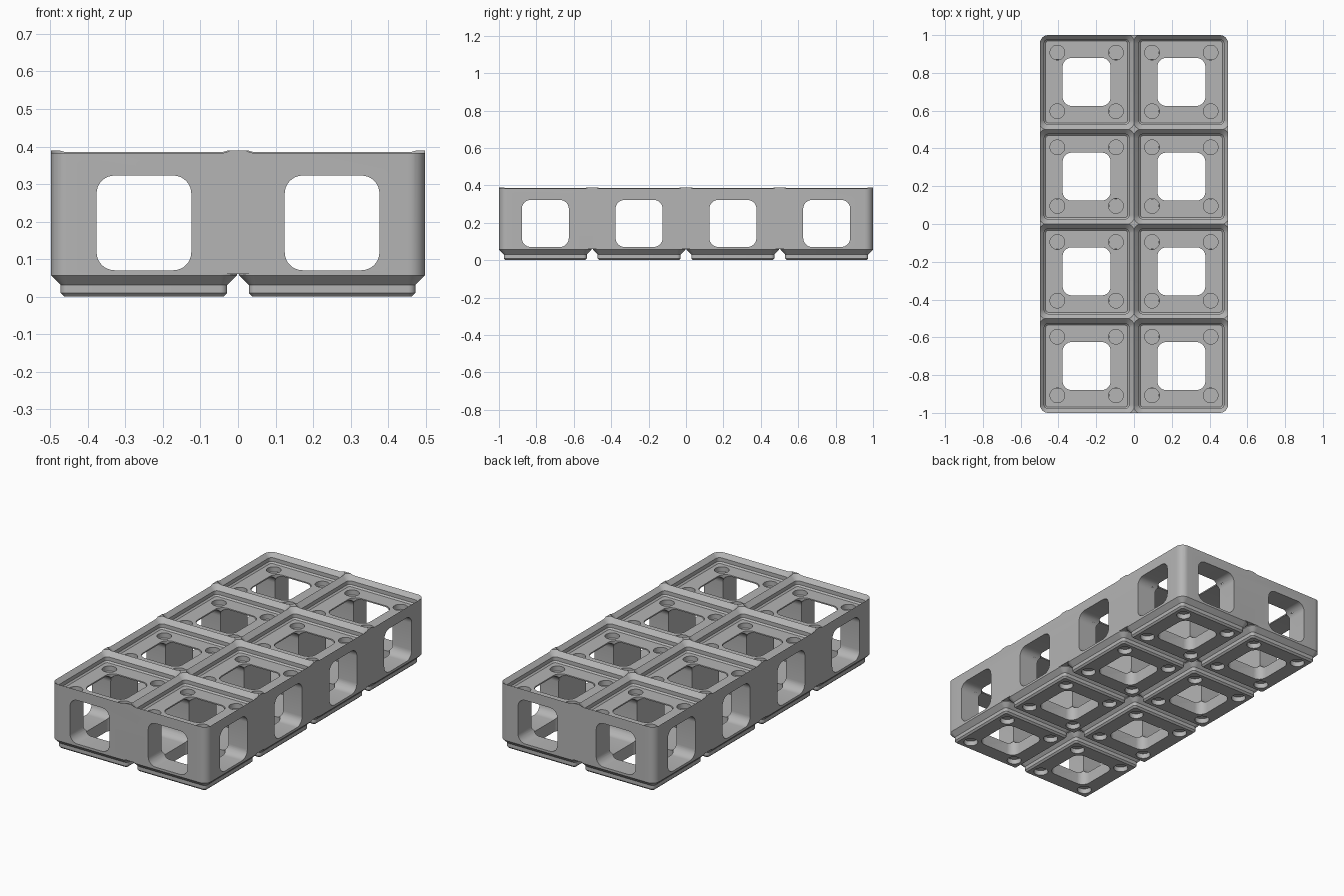
import bpy, bmesh, math
from mathutils import Matrix

if "Cube" in bpy.data.objects:
    bpy.data.objects.remove(bpy.data.objects["Cube"])

S = 2 / 167.5                      # one millimetre in scene units
PITCH = 42
CELLS = [((i - 0.5) * PITCH, (j - 1.5) * PITCH) for i in range(2) for j in range(4)]

grey = bpy.data.materials.new("plain grey")
grey.use_nodes = True
colour = (0.46, 0.46, 0.46, 1)
grey.diffuse_color = colour
grey.node_tree.nodes["Principled BSDF"].inputs["Base Color"].default_value = colour


def rounded_rect(hx, hy, r, steps=8):
    pts = []
    for k, (sx, sy) in enumerate([(1, 1), (-1, 1), (-1, -1), (1, -1)]):
        for s in range(steps + 1):
            a = math.pi / 2 * (k + s / steps)
            pts.append((sx * (hx - r) + r * math.cos(a), sy * (hy - r) + r * math.sin(a)))
    return pts


def loft(bm, layers, matrix):
    """Closed solid through stacked rings of (half x, half y, radius, z)."""
    rings = [[bm.verts.new(matrix @ Matrix.Translation((x, y, z)).translation)
              for x, y in rounded_rect(hx, hy, r)] for hx, hy, r, z in layers]
    n = len(rings[0])
    for low, high in zip(rings, rings[1:]):
        for i in range(n):
            j = (i + 1) % n
            bm.faces.new((low[i], low[j], high[j], high[i]))
    bm.faces.new(rings[0][::-1])
    bm.faces.new(rings[-1])


def make(name, build):
    bm = bmesh.new()
    build(bm)
    bmesh.ops.recalc_face_normals(bm, faces=bm.faces)
    bmesh.ops.scale(bm, vec=(S, S, S), verts=bm.verts)
    mesh = bpy.data.meshes.new(name)
    bm.to_mesh(mesh)
    bm.free()
    mesh.materials.append(grey)
    obj = bpy.data.objects.new(name, mesh)
    bpy.context.collection.objects.link(obj)
    return obj


def combine(target, tool, operation):
    mod = target.modifiers.new(operation, "BOOLEAN")
    mod.operation, mod.solver, mod.object = operation, "EXACT", tool
    with bpy.context.temp_override(object=target, active_object=target):
        bpy.ops.object.modifier_apply(modifier=mod.name)
    bpy.data.objects.remove(tool)


def cell_layers(profile):
    return [(h, h, h - 17, z) for h, z in profile]


# Main block with rounded corners
bin_body = make("bin_body", lambda bm: loft(
    bm, [(41.75, 83.75, 3.75, z) for z in (5.1, 32.6)], Matrix()))

# Stepped feet under every cell
foot = cell_layers([(17.8, 0), (18.6, 0.8), (18.6, 2.6), (20.75, 4.75), (20.75, 5.1), (20, 6)])


def feet(bm):
    for x, y in CELLS:
        loft(bm, foot, Matrix.Translation((x, y, 0)))


combine(bin_body, make("feet", feet), "UNION")

# Stacking pockets in the top
pocket = cell_layers([(18.15, 27.6), (18.85, 28.3), (18.85, 30.1), (21.75, 33)])
for x, y in CELLS:
    m = Matrix.Translation((x, y, 0))
    combine(bin_body, make("pocket", lambda bm: loft(bm, pocket, m)), "DIFFERENCE")


# Square tunnels along the three axes
def tunnels(places, half):
    def build(bm):
        for m in places:
            loft(bm, [(half, half, 4, z) for z in (-100, 100)], m)
    return make("tunnels", build)


turn_x = Matrix.Rotation(math.pi / 2, 4, "Y")
turn_y = Matrix.Rotation(math.pi / 2, 4, "X")
MID = 16.45
across = [Matrix.Translation((0, y, MID)) @ turn_x for y in sorted({c[1] for c in CELLS})]
along = [Matrix.Translation((x, 0, MID)) @ turn_y for x in sorted({c[0] for c in CELLS})]
upright = [Matrix.Translation((x, y, 0)) for x, y in CELLS]
for places, half in ((across, 10.53), (along, 10.57), (upright, 10.65)):
    combine(bin_body, tunnels(places, half), "DIFFERENCE")


# Blind round holes in the pocket floors and under the feet
def round_holes(bm):
    for x, y in CELLS:
        for dx in (-13, 13):
            for dy in (-13, 13):
                for z in (0, 27.6):
                    bmesh.ops.create_cone(
                        bm, cap_ends=True, segments=32, radius1=3.25, radius2=3.25, depth=4.8,
                        matrix=Matrix.Translation((x + dx, y + dy, z)))


combine(bin_body, make("round_holes", round_holes), "DIFFERENCE")

# Smooth curves, sharp edges
bpy.ops.object.select_all(action="DESELECT")
bin_body.select_set(True)
bpy.context.view_layer.objects.active = bin_body
bpy.ops.object.shade_smooth_by_angle(angle=math.radians(30))
